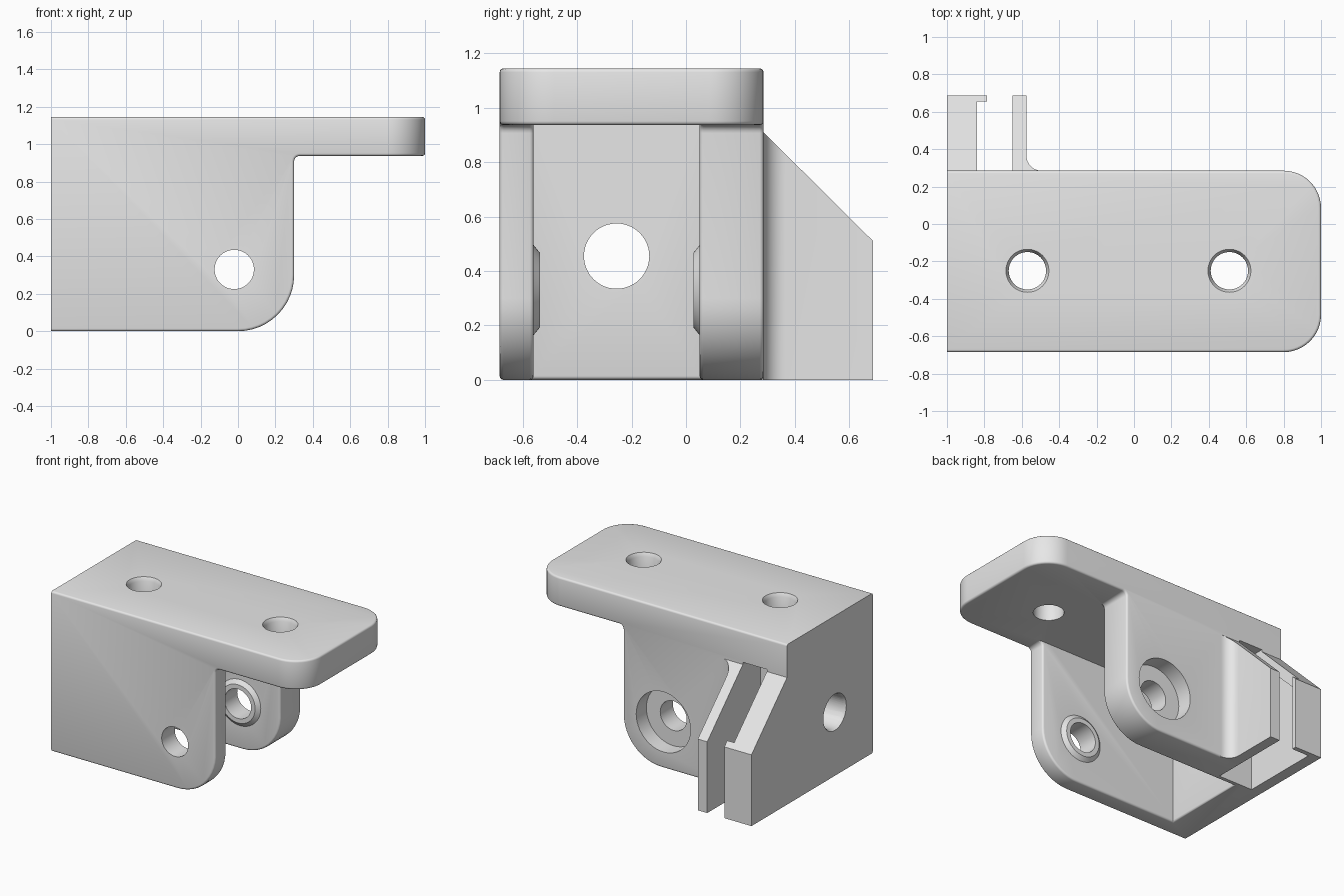
import bpy, bmesh, math
from mathutils import Vector, Matrix

cube = bpy.data.objects.get("Cube")
if cube:
    bpy.data.objects.remove(cube, do_unlink=True)

grey = bpy.data.materials.new("plain grey")
grey.use_nodes = True
grey.diffuse_color = (0.8, 0.8, 0.8, 1)
grey.node_tree.nodes["Principled BSDF"].inputs["Base Color"].default_value = (0.8, 0.8, 0.8, 1)

AXES = {"x": Vector((1, 0, 0)), "y": Vector((0, 1, 0)), "z": Vector((0, 0, 1))}
LEFT, BACK, FRONT, TOP, PLATE = -1.0, 0.285, -0.685, 1.145, 0.937


def make_object(name, bm):
    bmesh.ops.recalc_face_normals(bm, faces=bm.faces)
    mesh = bpy.data.meshes.new(name)
    bm.to_mesh(mesh)
    bm.free()
    mesh.materials.append(grey)
    obj = bpy.data.objects.new(name, mesh)
    bpy.context.scene.collection.objects.link(obj)
    return obj


def prism(name, points, axis, lo, hi):
    """Extrude a flat outline along an axis."""
    place = {"x": lambda a, b, t: (t, a, b),
             "y": lambda a, b, t: (a, t, b),
             "z": lambda a, b, t: (a, b, t)}[axis]
    bm = bmesh.new()
    ends = [[bm.verts.new(place(a, b, t)) for a, b in points] for t in (lo, hi)]
    bm.faces.new(ends[0])
    bm.faces.new(ends[1])
    n = len(points)
    for i in range(n):
        j = (i + 1) % n
        bm.faces.new((ends[0][i], ends[0][j], ends[1][j], ends[1][i]))
    return make_object(name, bm)


def cone(name, axis, center, lo, hi, r_lo, r_hi):
    """Round solid along an axis between two positions."""
    d = AXES[axis]
    middle = Vector(center) * 1.0
    middle += d * ((lo + hi) / 2 - middle.dot(d))
    matrix = Matrix.Translation(middle) @ d.to_track_quat("Z", "Y").to_matrix().to_4x4()
    bm = bmesh.new()
    bmesh.ops.create_cone(bm, cap_ends=True, segments=48, radius1=r_lo,
                          radius2=r_hi, depth=hi - lo, matrix=matrix)
    return make_object(name, bm)


def arc(cx, cy, r, start, end, steps=12):
    angles = [math.radians(start + (end - start) * i / steps) for i in range(steps + 1)]
    return [(cx + r * math.cos(a), cy + r * math.sin(a)) for a in angles]


def combine(target, tool, operation):
    """Bake a boolean and discard the tool."""
    mod = target.modifiers.new("combine", "BOOLEAN")
    mod.operation, mod.solver, mod.object = operation, "EXACT", tool
    bpy.context.view_layer.update()
    graph = bpy.context.evaluated_depsgraph_get()
    mesh = bpy.data.meshes.new_from_object(target.evaluated_get(graph))
    target.modifiers.clear()
    target.data = mesh
    bpy.data.objects.remove(tool, do_unlink=True)


# Side silhouette: two cheeks with a rounded foot and an overhanging plate
side = [(LEFT, 0)] + arc(0, 0.3, 0.3, -90, 0) + arc(0.33, PLATE - 0.03, 0.03, 180, 90, 5)
side += [(1.2, PLATE), (1.2, TOP), (LEFT, TOP)]
body = prism("bracket", side, "y", -1, 1)

# Plan outline with rounded plate corners
plan = [(LEFT, FRONT)] + arc(0.8, FRONT + 0.2, 0.2, -90, 0)
plan += arc(0.8, BACK - 0.2, 0.2, 0, 90) + [(LEFT, BACK)]
combine(body, prism("plan", plan, "z", -1, 2), "INTERSECT")

# Open channel between the cheeks
channel = [(-0.56, -0.5), (0.05, -0.5), (0.05, PLATE), (-0.56, PLATE)]
combine(body, prism("channel", channel, "x", -0.8, 1.5), "DIFFERENCE")

# Soften outer edges, leaving the flat left end crisp
bm = bmesh.new()
bm.from_mesh(body.data)
bmesh.ops.remove_doubles(bm, verts=bm.verts, dist=0.0005)
bmesh.ops.dissolve_limit(bm, angle_limit=0.02, verts=bm.verts, edges=bm.edges)
rims = [e for e in bm.edges if e.is_manifold and e.is_convex
        and e.calc_face_angle() > 0.7 and not all(v.co.x < -0.99 for v in e.verts)]
bmesh.ops.bevel(bm, geom=rims, offset=0.014, offset_type="OFFSET", segments=3,
                profile=0.5, affect="EDGES", clamp_overlap=False)
bm.to_mesh(body.data)
bm.free()

# Sloped rear holder with a fillet against the cheek
slope = [(0.2, 0), (0.688, 0), (0.688, 0.51), (BACK, 0.91), (0.2, 0.91)]
holder = prism("rear_holder", slope, "x", LEFT, -0.45)
foot = [(LEFT, 0.1), (-0.495, 0.1)] + arc(-0.495, BACK + 0.08, 0.08, -90, -180, 8)
foot += [(-0.575, 0.9), (LEFT, 0.9)]
combine(holder, prism("foot", foot, "z", -1, 2), "INTERSECT")
combine(body, holder, "UNION")

# Slot through the holder, leaving a small retaining lip, and its wider pocket
slot = [(-0.84, 0.085), (-0.65, 0.085), (-0.65, 0.9), (-0.785, 0.9),
        (-0.785, 0.655), (-0.84, 0.655)]
combine(body, prism("slot", slot, "z", -0.5, 0.925), "DIFFERENCE")
pocket = [(0.085, -0.5), (0.655, -0.5), (0.655, 0.45), (BACK, 0.81), (0.085, 0.81)]
combine(body, prism("pocket", pocket, "x", -0.92, -0.66), "DIFFERENCE")

# Raised pivot bosses on the inner cheek faces
pivot = (-0.02, 0, 0.33)
combine(body, cone("front_boss", "y", pivot, -0.58, -0.537, 0.19, 0.137), "UNION")
combine(body, cone("back_boss", "y", pivot, 0.027, 0.07, 0.137, 0.19), "UNION")

# Pivot hole and rear counterbore
combine(body, cone("pivot_hole", "y", pivot, -1, 1, 0.105, 0.105), "DIFFERENCE")
combine(body, cone("counterbore", "y", pivot, 0.17, 0.5, 0.215, 0.215), "DIFFERENCE")

# Mounting holes in the plate, with chamfered mouths
for x in (-0.57, 0.51):
    c = (x, -0.25, 0)
    combine(body, cone("plate_hole", "z", c, 0.8, 1.5, 0.1, 0.1), "DIFFERENCE")
    combine(body, cone("plate_mouth", "z", c, 1.12, 1.17, 0.1, 0.13), "DIFFERENCE")

# Hole in the end wall
c = (0, -0.255, 0.455)
combine(body, cone("end_hole", "x", c, -1.5, -0.6, 0.12, 0.12), "DIFFERENCE")
combine(body, cone("end_mouth", "x", c, -1.02, -0.98, 0.14, 0.12), "DIFFERENCE")

# Smooth curved surfaces, keep corners sharp
bpy.ops.object.select_all(action="DESELECT")
body.select_set(True)
bpy.context.view_layer.objects.active = body
bpy.ops.object.shade_smooth_by_angle(angle=math.radians(32))
